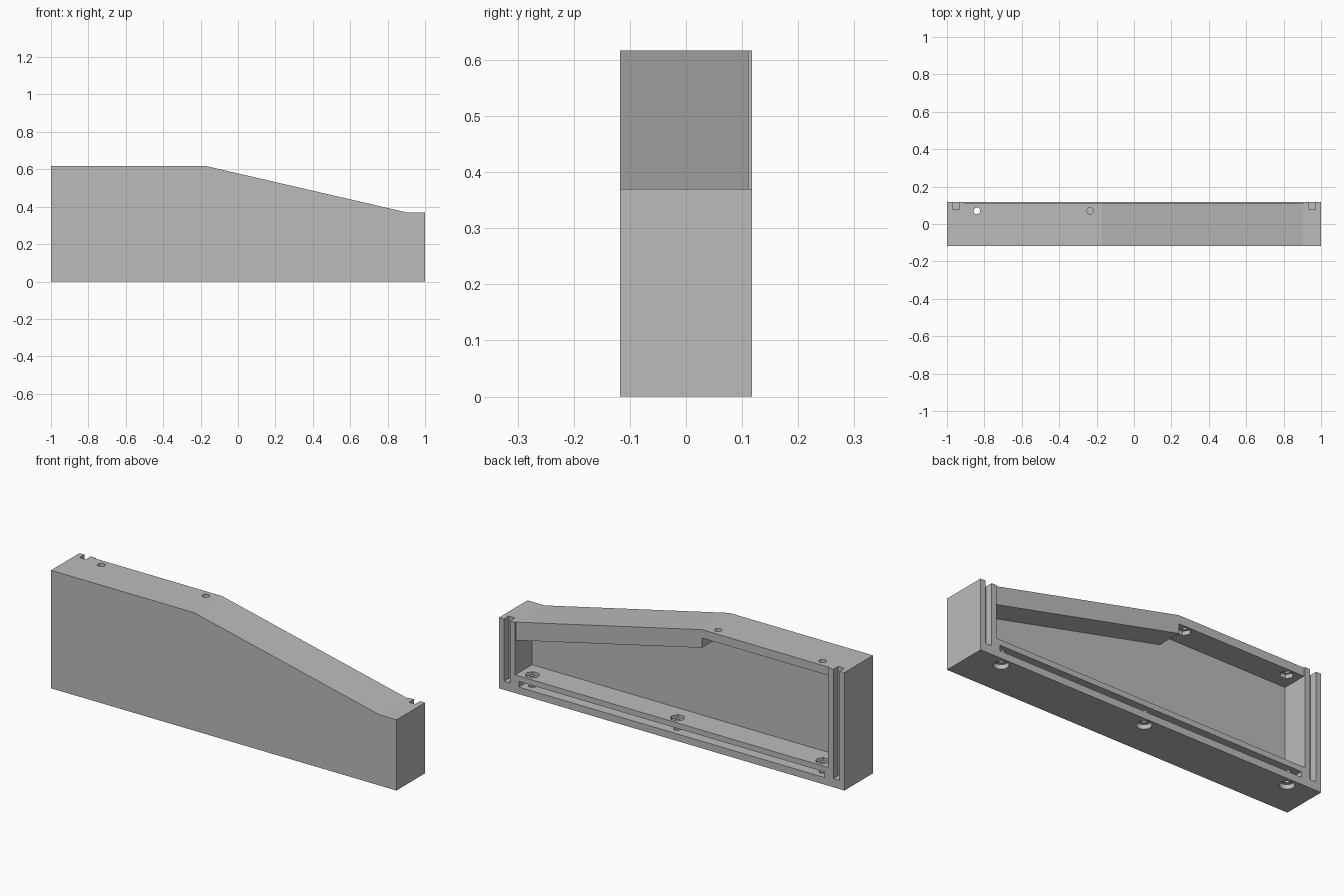
import bpy
import math

if "Cube" in bpy.data.objects:
    bpy.data.objects.remove(bpy.data.objects["Cube"])

BACK = 0.118          # half depth of the housing
HOLE_Y = 0.07         # line of the bolt holes
INNER = 0.906         # half width of the cavity

grey = bpy.data.materials.new("plain_grey")
grey.use_nodes = True
grey.diffuse_color = (0.5, 0.5, 0.5, 1)
grey.node_tree.nodes["Principled BSDF"].inputs["Base Color"].default_value = (0.5, 0.5, 0.5, 1)


def prism(name, profile, y0, y1):
    """Extrude an x-z outline from y0 to y1."""
    n = len(profile)
    verts = [(x, y, z) for y in (y0, y1) for x, z in profile]
    faces = [list(range(n)), list(range(2 * n - 1, n - 1, -1))]
    faces += [(i, i + n, (i + 1) % n + n, (i + 1) % n) for i in range(n)]
    mesh = bpy.data.meshes.new(name)
    mesh.from_pydata(verts, [], faces)
    mesh.materials.append(grey)
    obj = bpy.data.objects.new(name, mesh)
    bpy.context.collection.objects.link(obj)
    return obj


def block(name, x0, x1, y0, y1, z0, z1):
    return prism(name, [(x0, z0), (x1, z0), (x1, z1), (x0, z1)], y0, y1)


def drill(name, x, radius, z0, z1, sides):
    bpy.ops.mesh.primitive_cylinder_add(
        vertices=sides, radius=radius, depth=z1 - z0,
        location=(x, HOLE_Y, (z0 + z1) / 2), rotation=(0, 0, math.pi / 2))
    obj = bpy.context.object
    obj.name = name
    obj.data.materials.append(grey)
    return obj


def cut(body, cutter):
    mod = body.modifiers.new("cut", "BOOLEAN")
    mod.operation = "DIFFERENCE"
    mod.solver = "EXACT"
    mod.object = cutter
    cutter.hide_render = True
    bpy.context.view_layer.objects.active = body
    bpy.ops.object.modifier_apply(modifier=mod.name)
    bpy.data.objects.remove(cutter)


# Solid housing with a sloping top
housing = prism("housing", [(-1, 0), (1, 0), (1, 0.37), (0.9, 0.37),
                            (-0.17, 0.617), (-1, 0.617)], -BACK, BACK)

# Open cavity at the back, with a thinner roof over the level part
cut(housing, prism("cavity", [(-INNER, 0.095), (INNER, 0.095), (INNER, 0.275),
                              (0.9, 0.275), (-0.17, 0.522), (-0.17, 0.573),
                              (-INNER, 0.573)], -0.022, 0.2))

# Roof edge set slightly in from the posts
cut(housing, block("roof_setback", -INNER, INNER, 0.111, 0.2, 0.15, 1))

# Vertical panel slots in both end walls
for side in (-1, 1):
    x0, x1 = sorted((side * 0.935, side * 0.971))
    cut(housing, block("panel_slot", x0, x1, 0.078, 0.2, 0.045, 1))

# Long groove in the back of the floor
cut(housing, block("floor_groove", -0.885, 0.885, 0.055, 0.2, 0.037, 0.066))

# Floor bolts: through hole, round head recess below, hex nut recess above
for x in (-0.84, 0, 0.84):
    cut(housing, drill("floor_hole", x, 0.018, -0.1, 0.2, 24))
    cut(housing, drill("head_recess", x, 0.036, -0.1, 0.024, 32))
    cut(housing, drill("nut_recess", x, 0.036, 0.078, 0.2, 6))

# Roof bolts: through hole with a hex nut recess underneath
for x in (-0.84, -0.235):
    cut(housing, drill("roof_hole", x, 0.018, 0.5, 0.7, 24))
    cut(housing, drill("roof_nut_recess", x, 0.034, 0.5, 0.594, 6))

# Smooth the round holes and keep the edges crisp
bpy.ops.object.select_all(action="DESELECT")
housing.select_set(True)
bpy.context.view_layer.objects.active = housing
bpy.ops.object.shade_smooth_by_angle(angle=math.radians(20))
for poly in housing.data.polygons:
    poly.material_index = 0
    if poly.area > 0.02:
        poly.use_smooth = False
